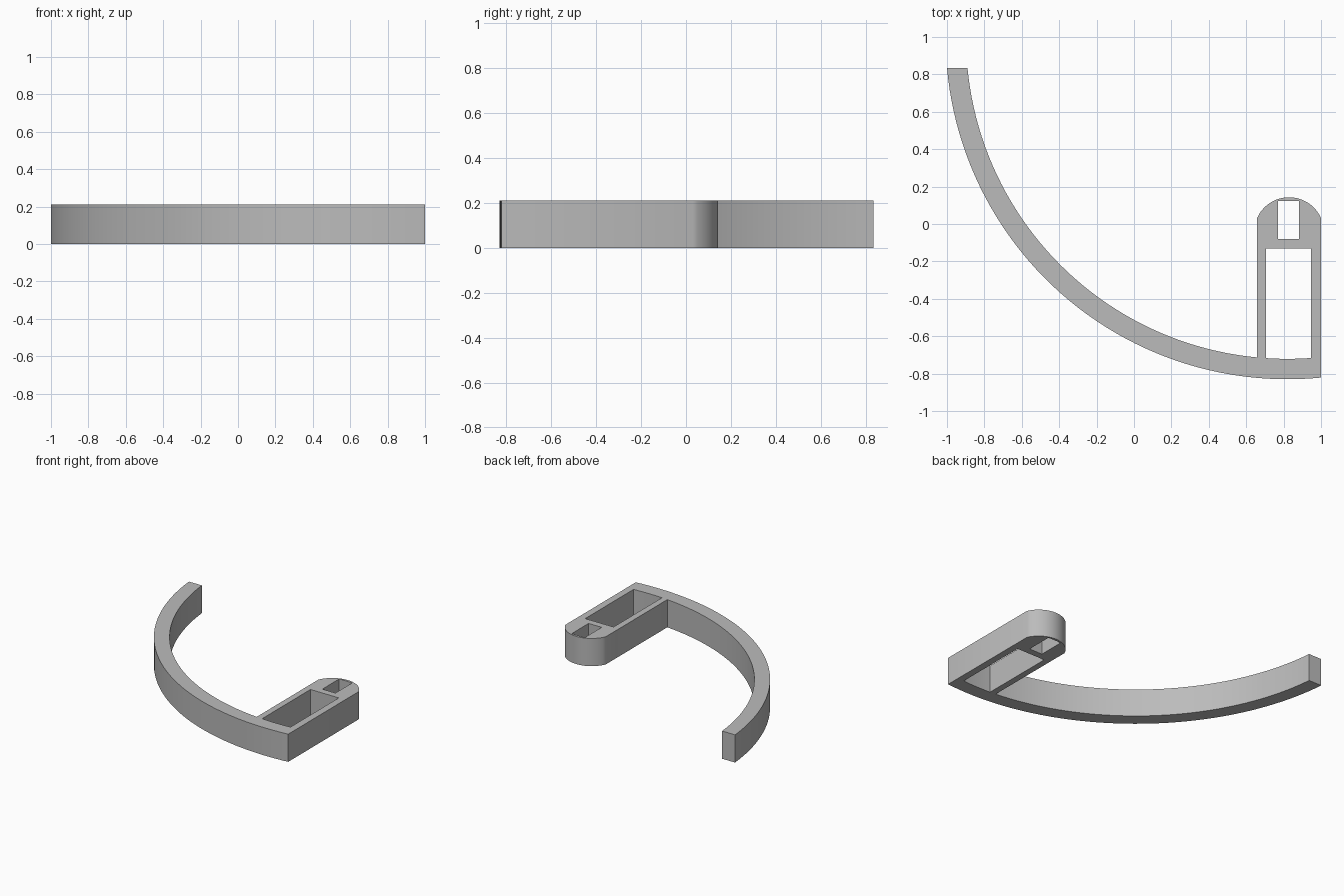
import bpy
import bmesh
from math import asin, acos, cos, sin, pi, radians
from mathutils import Vector

cube = bpy.data.objects.get("Cube")
if cube:
    bpy.data.objects.remove(cube, do_unlink=True)

HEIGHT = 0.212
CENTRE = Vector((0.82, 0.997))      # centre of the curved band
R_OUT, R_IN = 1.827, 1.718
END_Y = 0.835                       # flat cut at the free end
X0, X1 = 0.658, 1.0                 # sides of the holder
CAP_R, CAP_TOP = 0.187, 0.143       # rounded end of the holder


def arc(centre, r, a0, a1, n):
    return [(centre[0] + r * cos(a0 + (a1 - a0) * i / n),
             centre[1] + r * sin(a0 + (a1 - a0) * i / n)) for i in range(n + 1)]


def angle_at_x(x, r):
    return -acos((x - CENTRE.x) / r)


end_angle = lambda r: -pi - asin((END_Y - CENTRE.y) / r)

# Outer outline: band, straight side, rounded cap, straight side, inside of band
cap_centre = ((X0 + X1) / 2, CAP_TOP - CAP_R)
cap_a = acos((X1 - X0) / 2 / CAP_R)
outline = arc(CENTRE, R_OUT, end_angle(R_OUT), angle_at_x(X1, R_OUT), 48)
outline += arc(cap_centre, CAP_R, cap_a, pi - cap_a, 20)
outline += arc(CENTRE, R_IN, angle_at_x(X0, R_IN), end_angle(R_IN), 44)

# Large window, whose front edge follows the band, and the small slot
window = arc(CENTRE, R_IN, angle_at_x(0.706, R_IN), angle_at_x(0.946, R_IN), 8)
window += [(0.946, -0.132), (0.706, -0.132)]
slot = [(0.77, -0.08), (0.881, -0.08), (0.881, 0.124), (0.77, 0.124)]

# Filled flat profile with holes, extruded to full height
profile = bpy.data.curves.new("hook_profile", "CURVE")
profile.dimensions = "2D"
profile.fill_mode = "BOTH"
profile.extrude = HEIGHT / 2
for points in (outline, window, slot):
    spline = profile.splines.new("POLY")
    spline.points.add(len(points) - 1)
    for p, (x, y) in zip(spline.points, points):
        p.co = (x, y, 0, 1)
    spline.use_cyclic_u = True

temp = bpy.data.objects.new("hook_profile", profile)
bpy.context.collection.objects.link(temp)
bpy.context.view_layer.update()
deps = bpy.context.evaluated_depsgraph_get()
mesh = bpy.data.meshes.new_from_object(temp.evaluated_get(deps))
bpy.data.objects.remove(temp, do_unlink=True)

# Weld the caps to the walls and stand the part on the ground
bm = bmesh.new()
bm.from_mesh(mesh)
bmesh.ops.remove_doubles(bm, verts=bm.verts, dist=0.0005)
bmesh.ops.translate(bm, verts=bm.verts, vec=(0, 0, HEIGHT / 2))
bmesh.ops.recalc_face_normals(bm, faces=bm.faces)
bm.to_mesh(mesh)
bm.free()

# Plain grey material
grey = bpy.data.materials.new("light_grey")
grey.use_nodes = True
colour = (0.5, 0.5, 0.5, 1)
grey.diffuse_color = colour
grey.node_tree.nodes["Principled BSDF"].inputs["Base Color"].default_value = colour
mesh.materials.clear()
mesh.materials.append(grey)

hook = bpy.data.objects.new("curved_hook_with_holder", mesh)
bpy.context.collection.objects.link(hook)
bpy.ops.object.select_all(action="DESELECT")
hook.select_set(True)
bpy.context.view_layer.objects.active = hook
bpy.ops.object.shade_smooth_by_angle(angle=radians(30))
